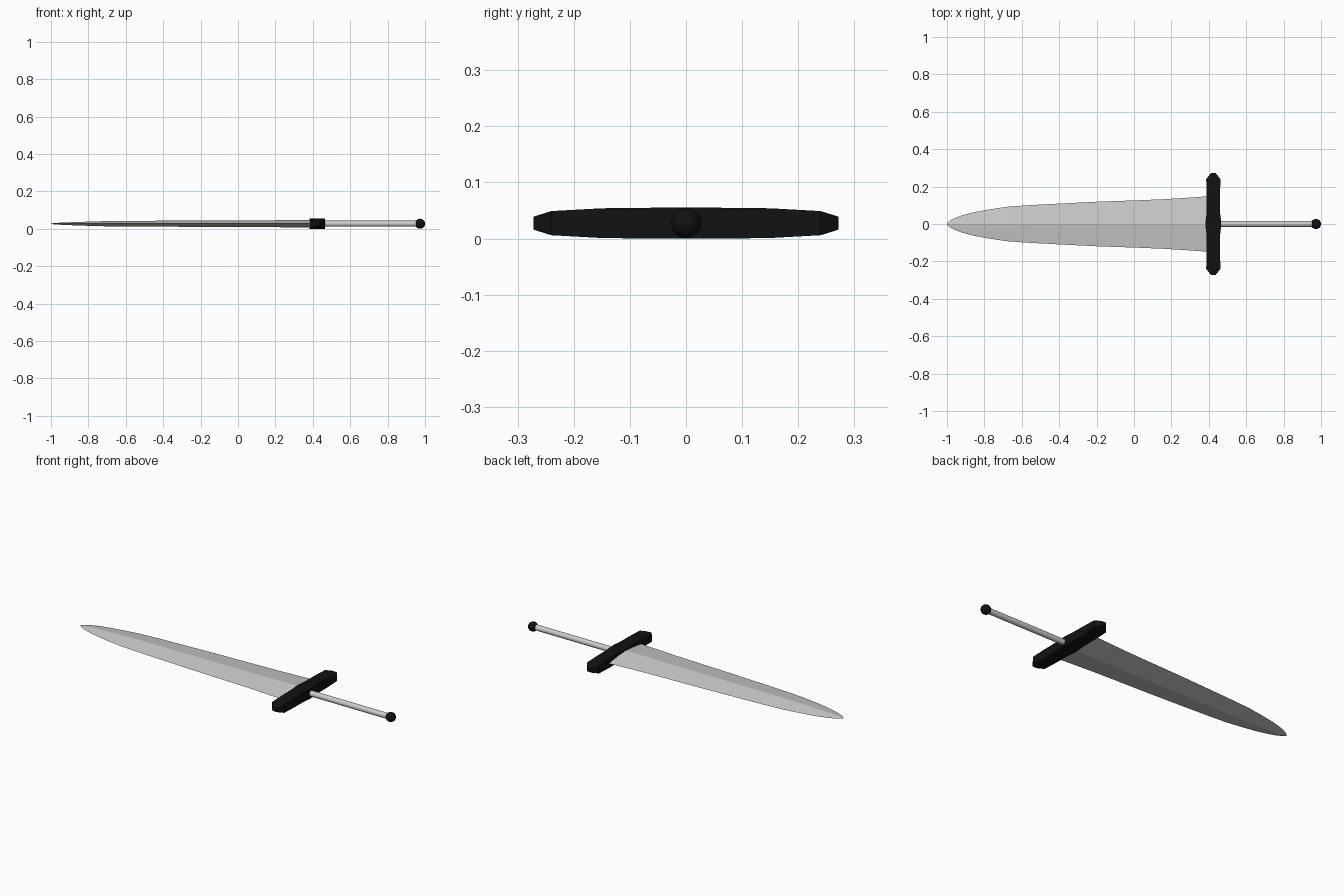
import bpy, bmesh, math
from mathutils import Vector

if "Cube" in bpy.data.objects:
    bpy.data.objects.remove(bpy.data.objects["Cube"])

ZC = 0.0275  # height of the centre plane


def material(name, rgb):
    m = bpy.data.materials.new(name)
    m.diffuse_color = (*rgb, 1)
    m.use_nodes = True
    m.node_tree.nodes["Principled BSDF"].inputs["Base Color"].default_value = m.diffuse_color
    return m


black = material("black", (0.006, 0.006, 0.006))


def loft(name, rings, mat=None):
    """Join equal-sized rings of points into a capped solid."""
    bm = bmesh.new()
    loops = [[bm.verts.new(p) for p in ring] for ring in rings]
    n = len(loops[0])
    for a, b in zip(loops, loops[1:]):
        for i in range(n):
            j = (i + 1) % n
            bm.faces.new((a[i], a[j], b[j], b[i]))
    bm.faces.new(loops[0])
    bm.faces.new(loops[-1][::-1])
    bmesh.ops.remove_doubles(bm, verts=bm.verts, dist=1e-5)
    bmesh.ops.recalc_face_normals(bm, faces=bm.faces)
    me = bpy.data.meshes.new(name)
    bm.to_mesh(me)
    bm.free()
    ob = bpy.data.objects.new(name, me)
    bpy.context.collection.objects.link(ob)
    if mat:
        me.materials.append(mat)
    return ob


# Blade: diamond sections (x, half width, half thickness)
blade = [(-1.0, 0.003, 0.001), (-0.985, 0.017, 0.003), (-0.96, 0.031, 0.005),
         (-0.92, 0.046, 0.007), (-0.86, 0.062, 0.009), (-0.78, 0.077, 0.012),
         (-0.68, 0.092, 0.0145), (-0.57, 0.1, 0.0155), (-0.4, 0.109, 0.016),
         (-0.2, 0.119, 0.0165), (0.0, 0.126, 0.017), (0.15, 0.132, 0.018),
         (0.28, 0.14, 0.0195), (0.42, 0.15, 0.021)]
loft("blade", [[(x, w, ZC), (x, 0, ZC + t), (x, -w, ZC), (x, 0, ZC - t)]
               for x, w, t in blade])

# Guard: rectangular sections mirrored along y (y, half length, half height)
half = [(0.02, 0.041, 0.0275), (0.06, 0.036, 0.0275), (0.15, 0.036, 0.0265),
        (0.24, 0.038, 0.0215), (0.272, 0.013, 0.0115)]
guard = [(-y, a, b) for y, a, b in reversed(half)] + half
GX = 0.424
loft("guard", [[(GX - a, y, ZC - b), (GX + a, y, ZC - b),
                (GX + a, y, ZC + b), (GX - a, y, ZC + b)]
               for y, a, b in guard], black)

# Grip rod
bpy.ops.mesh.primitive_cylinder_add(vertices=16, radius=0.016, depth=0.54,
                                    location=(0.7, 0, ZC),
                                    rotation=(0, math.pi / 2, 0))
grip = bpy.context.object
grip.name = "grip"
bpy.ops.object.shade_smooth_by_angle(angle=math.radians(30))

# Pommel ball
bpy.ops.mesh.primitive_uv_sphere_add(segments=16, ring_count=10, radius=0.027,
                                     location=(0.973, 0, ZC),
                                     rotation=(0, math.pi / 2, 0))
pommel = bpy.context.object
pommel.name = "pommel"
pommel.data.materials.append(black)
bpy.ops.object.shade_smooth_by_angle(angle=math.radians(30))
